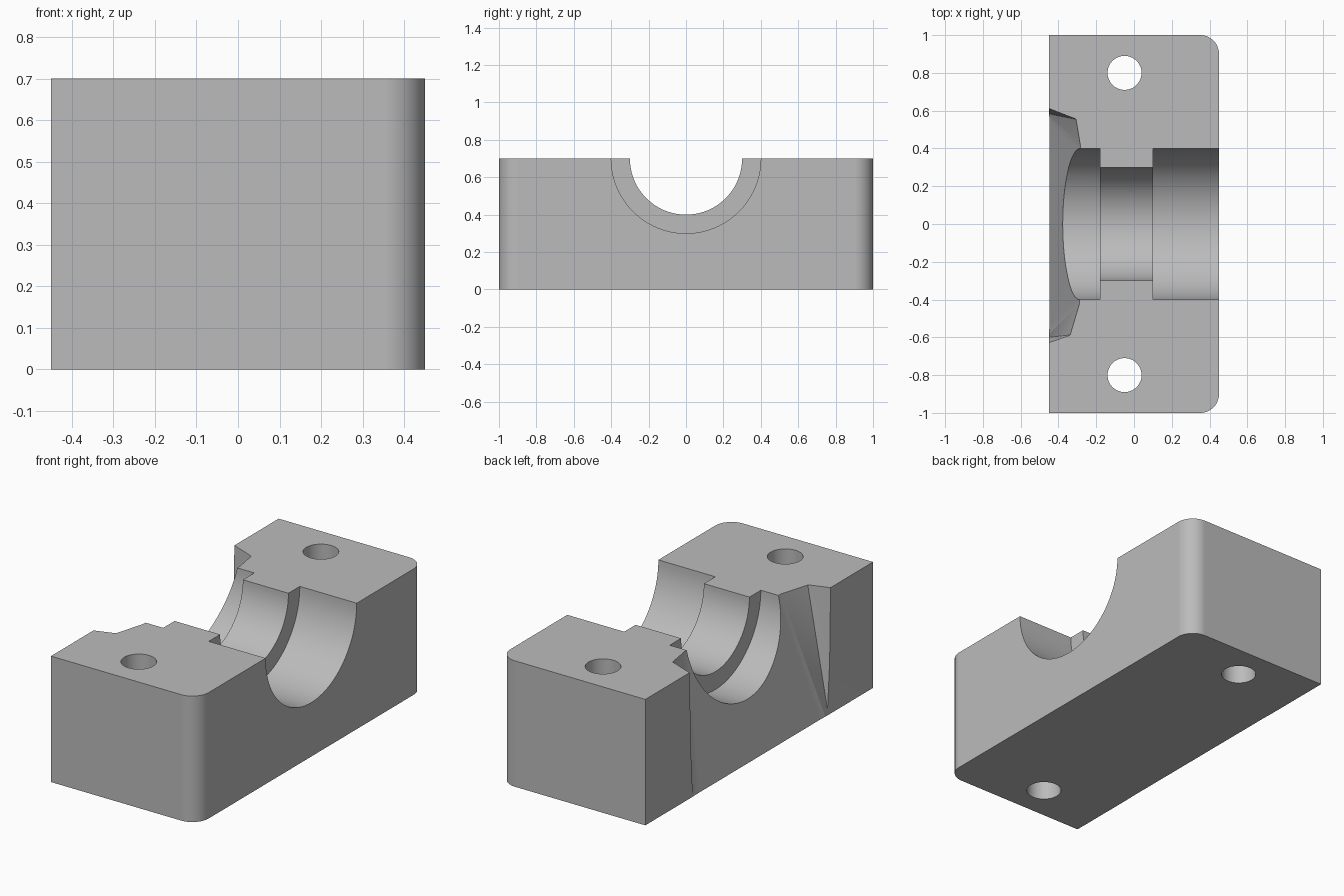
import bpy, bmesh, math
from mathutils import Matrix, Vector

cube = bpy.data.objects.get("Cube")
if cube:
    bpy.data.objects.remove(cube, do_unlink=True)

HALF_X, HALF_Y, HEIGHT = 0.45, 1.0, 0.7
FILLET = 0.1

grey = bpy.data.materials.new("satin_grey")
grey.use_nodes = True
colour = (0.5, 0.5, 0.5, 1)
grey.diffuse_color = colour
grey.node_tree.nodes["Principled BSDF"].inputs["Base Color"].default_value = colour


def add_object(name, bm):
    bmesh.ops.recalc_face_normals(bm, faces=bm.faces)
    mesh = bpy.data.meshes.new(name)
    bm.to_mesh(mesh)
    bm.free()
    mesh.materials.append(grey)
    obj = bpy.data.objects.new(name, mesh)
    bpy.context.collection.objects.link(obj)
    return obj


def cylinder(name, radius, depth, centre, along_x=False, segments=96):
    bm = bmesh.new()
    matrix = Matrix.Translation(centre)
    if along_x:
        matrix = matrix @ Matrix.Rotation(math.pi / 2, 4, "Y")
    bmesh.ops.create_cone(bm, cap_ends=True, segments=segments, radius1=radius,
                          radius2=radius, depth=depth, matrix=matrix)
    return add_object(name, bm)


def bore(name, radius, x0, x1):
    return cylinder(name, radius, x1 - x0, ((x0 + x1) / 2, 0, HEIGHT), along_x=True)


# Block outline: square on the left edge, rounded on the right edge
outline = [(-HALF_X, HALF_Y), (-HALF_X, -HALF_Y)]
for side, start in ((-1, -90), (1, 0)):
    for i in range(25):
        a = math.radians(start + 90 * i / 24)
        outline.append((HALF_X - FILLET + FILLET * math.cos(a),
                        side * (HALF_Y - FILLET) + FILLET * math.sin(a)))
bm = bmesh.new()
base = bm.faces.new([bm.verts.new((x, y, 0)) for x, y in outline])
top = bmesh.ops.extrude_face_region(bm, geom=[base])["geom"]
bmesh.ops.translate(bm, vec=(0, 0, HEIGHT),
                    verts=[v for v in top if isinstance(v, bmesh.types.BMVert)])
block = add_object("bearing_block", bm)

# Half-round bore with a narrower shoulder in the middle
cutters = [
    bore("shaft_bore", 0.3, -0.6, 0.6),
    bore("right_seat", 0.4, 0.1, 0.6),
    bore("left_seat", 0.4, -0.6, -0.18),
]

# Bolt holes
for name, y in (("front_bolt_hole", -0.8), ("back_bolt_hole", 0.8)):
    cutters.append(cylinder(name, 0.09, 1.0, (-0.05, y, HEIGHT / 2), segments=64))

# Sloping recess in the left end: lower and upper outlines joined by a hull
low = [(-0.55, -0.645), (-0.452, -0.603), (-0.452, 0.588), (-0.55, 0.628)]
high = [(-0.55, -0.663), (-0.345, -0.585), (-0.29, -0.4), (-0.283, 0),
        (-0.285, 0.4), (-0.31, 0.55), (-0.55, 0.653)]
rise = 0.1
bm = bmesh.new()
for x, y in low:
    bm.verts.new((x - (0.02 if x > -0.5 else 0), y, -rise))
for x, y in high:
    bm.verts.new((x + (0.024 if x > -0.5 else 0), y, HEIGHT + rise))
bmesh.ops.convex_hull(bm, input=bm.verts)
cutters.append(add_object("end_recess", bm))

# Cut everything out of the block
for cutter in cutters:
    cutter.hide_render = True
    mod = block.modifiers.new(cutter.name, "BOOLEAN")
    mod.operation = "DIFFERENCE"
    mod.solver = "EXACT"
    mod.object = cutter
bpy.context.view_layer.update()
result = bpy.data.meshes.new_from_object(
    block.evaluated_get(bpy.context.evaluated_depsgraph_get()))
block.modifiers.clear()
block.data = result
result.materials.clear()
result.materials.append(grey)
for poly in result.polygons:
    poly.material_index = 0
for cutter in cutters:
    bpy.data.objects.remove(cutter, do_unlink=True)

# Smooth the rounds, keep the edges crisp
for obj in bpy.context.selected_objects:
    obj.select_set(False)
block.select_set(True)
bpy.context.view_layer.objects.active = block
bpy.ops.object.shade_smooth_by_angle(angle=math.radians(20))
weighted = block.modifiers.new("flat_face_normals", "WEIGHTED_NORMAL")
weighted.keep_sharp = True
